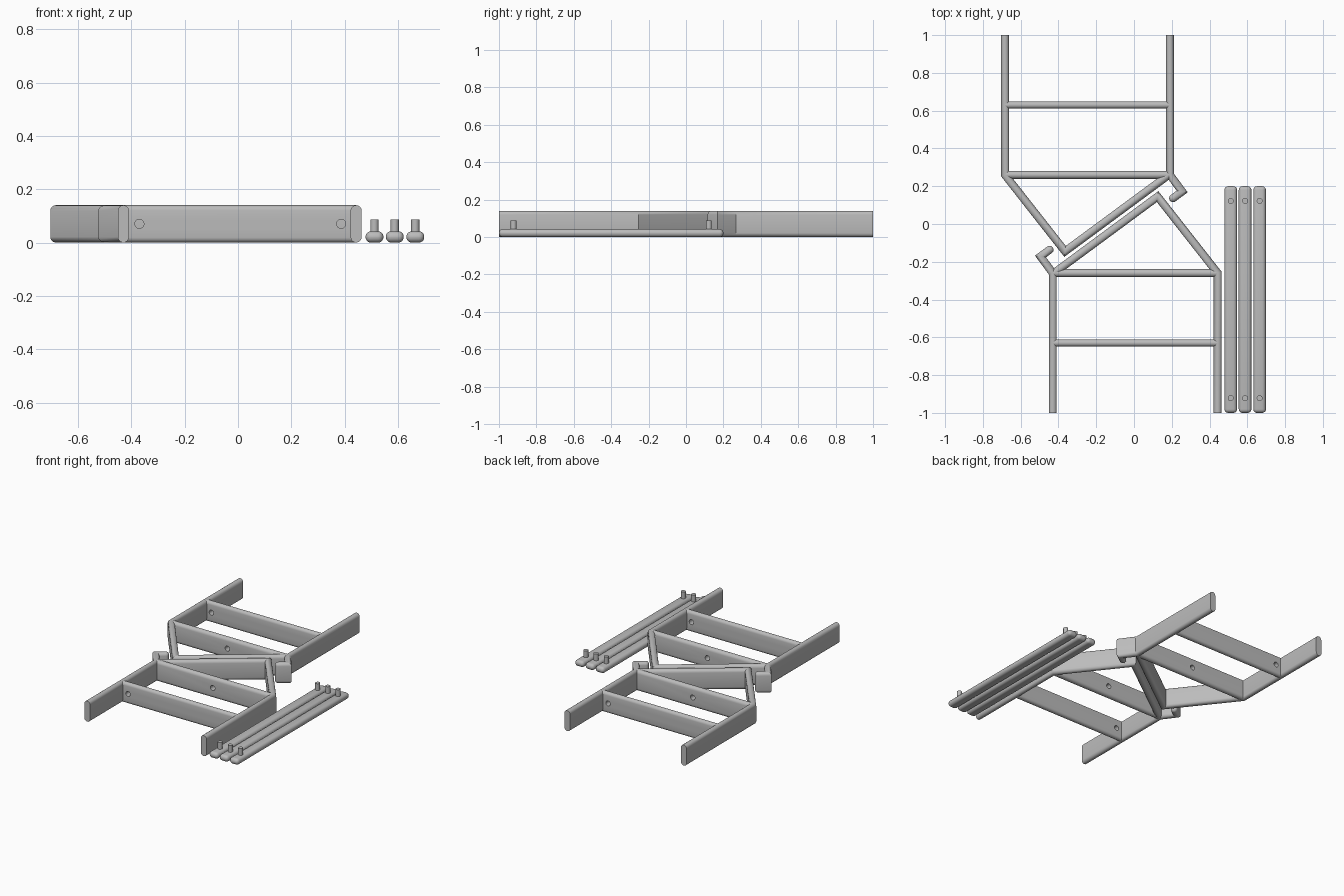
import bpy
import bmesh
from math import pi, sin, cos, radians
from mathutils import Vector, Matrix

cube = bpy.data.objects.get("Cube")
if cube:
    bpy.data.objects.remove(cube, do_unlink=True)

grey = bpy.data.materials.new("plain grey")
grey.use_nodes = True
grey.diffuse_color = (0.5, 0.5, 0.5, 1)
grey.node_tree.nodes["Principled BSDF"].inputs["Base Color"].default_value = (0.5, 0.5, 0.5, 1)

HEIGHT = 0.14
RADIUS = 0.021
ARC = 8
CENTRE = Vector((-0.12, 0, 0))


def finish(name, bm):
    bmesh.ops.recalc_face_normals(bm, faces=bm.faces)
    mesh = bpy.data.meshes.new(name)
    bm.to_mesh(mesh)
    bm.free()
    obj = bpy.data.objects.new(name, mesh)
    bpy.context.collection.objects.link(obj)
    mesh.materials.append(grey)
    return obj


def smooth(obj):
    bpy.ops.object.select_all(action='DESELECT')
    obj.select_set(True)
    bpy.context.view_layer.objects.active = obj
    bpy.ops.object.shade_smooth_by_angle(angle=radians(35))


def section(inset, radius):
    """Upright slot outline as (sideways, up) pairs."""
    r = radius - inset
    pts = []
    for start, z in ((0, HEIGHT - radius), (pi, radius)):
        for i in range(ARC + 1):
            a = start + pi * i / ARC
            pts.append((r * cos(a), z + r * sin(a)))
    return pts


def strip(name, path, radius=RADIUS, round_tip=False, turned=False):
    """Sweep the slot outline along a flat path with mitred corners."""
    path = [Vector((x, y, 0)) for x, y in path]
    dirs = [(b - a).normalized() for a, b in zip(path, path[1:])]
    side = [Vector((d.y, -d.x, 0)) for d in dirs]
    rings = []
    for i, p in enumerate(path):
        a, b = side[max(i - 1, 0)], side[min(i, len(side) - 1)]
        rings.append((p, (a + b) / (1 + a.dot(b)), 0))
    if round_tip:
        end, across, _ = rings.pop()
        for k in range(6):
            a = k * radians(16)
            rings.append((end + dirs[-1] * radius * (sin(a) - 1), across, radius * (1 - cos(a))))
    bm = bmesh.new()
    loops = []
    for p, n, inset in rings:
        loops.append([bm.verts.new(p + n * u + Vector((0, 0, z))) for u, z in section(inset, radius)])
    count = len(loops[0])
    for a, b in zip(loops, loops[1:]):
        for j in range(count):
            k = (j + 1) % count
            bm.faces.new((a[j], a[k], b[k], b[j]))
    bm.faces.new(loops[0])
    bm.faces.new(loops[-1])
    if turned:
        bmesh.ops.rotate(bm, verts=bm.verts, cent=CENTRE, matrix=Matrix.Rotation(pi, 3, 'Z'))
    return finish(name, bm)


def drill(obj, xs, y, turned):
    """Cut round holes through a crossbar."""
    bm = bmesh.new()
    for x in xs:
        place = Matrix.Translation((x, y, HEIGHT / 2)) @ Matrix.Rotation(pi / 2, 4, 'X')
        bmesh.ops.create_cone(bm, cap_ends=True, segments=24, radius1=0.017,
                              radius2=0.017, depth=0.1, matrix=place)
    if turned:
        bmesh.ops.rotate(bm, verts=bm.verts, cent=CENTRE, matrix=Matrix.Rotation(pi, 3, 'Z'))
    cutter = finish("hole_cutter", bm)
    cutter.hide_render = True
    mod = obj.modifiers.new("holes", 'BOOLEAN')
    mod.operation = 'DIFFERENCE'
    mod.solver = 'EXACT'
    mod.object = cutter
    bpy.context.view_layer.objects.active = obj
    bpy.ops.object.modifier_apply(modifier=mod.name)
    bpy.data.objects.remove(cutter, do_unlink=True)


# Two identical side frames, the second turned half way round
LEFT, RIGHT, MID, LOW = -0.43, 0.443, -0.26, -0.63
for label, turned in (("front", False), ("back", True)):
    hooked = strip(label + "_hooked_leg",
                   [(LEFT, -1), (LEFT, MID), (-0.495, -0.172), (-0.43, -0.124)],
                   round_tip=True, turned=turned)
    braced = strip(label + "_bent_leg",
                   [(RIGHT, -1), (RIGHT, MID), (0.125, 0.145), (-0.42, -0.257)], turned=turned)
    seat_bar = strip(label + "_middle_crossbar", [(LEFT, MID), (RIGHT, MID)], turned=turned)
    drill(seat_bar, [0.007], MID, turned)
    low_bar = strip(label + "_lower_crossbar", [(LEFT, LOW), (RIGHT, LOW)], 0.019, turned=turned)
    drill(low_bar, [-0.37, 0.387], LOW, turned)
    for part in (hooked, braced, seat_bar, low_bar):
        smooth(part)

# Three loose rails, each with two upright pegs
for i, x in enumerate((0.512, 0.588, 0.665)):
    bm = bmesh.new()
    bmesh.ops.create_cube(bm, size=1, matrix=Matrix.Translation((x, -0.4, 0.021))
                          @ Matrix.Diagonal((0.067, 1.2, 0.042, 1)))
    bmesh.ops.bevel(bm, geom=bm.edges[:], offset=0.02, segments=5, profile=0.5, affect='EDGES')
    smooth(finish(f"rail_{i + 1}", bm))
    for end, y in (("front", -0.922), ("back", 0.122)):
        bm = bmesh.new()
        bmesh.ops.create_cone(bm, cap_ends=True, segments=24, radius1=0.0155, radius2=0.0155,
                              depth=0.067, matrix=Matrix.Translation((x, y, 0.0535)))
        smooth(finish(f"rail_{i + 1}_{end}_peg", bm))
